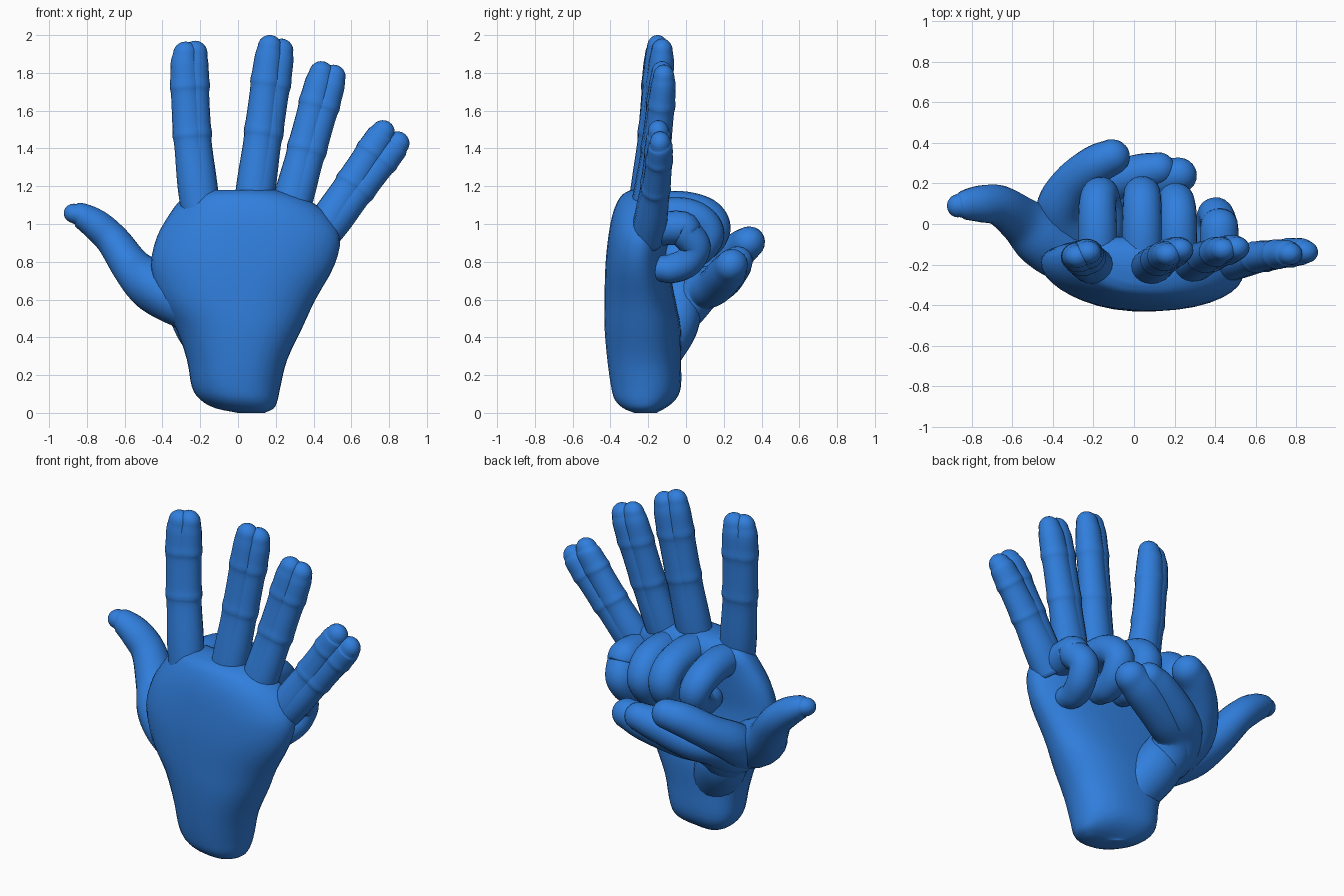
import bpy, math
from mathutils import Vector

blue = bpy.data.materials.new("blue")
blue.diffuse_color = (0.03, 0.21, 0.72, 1)


def loft(name, rings):
    """Skin a list of equal-length closed rings into a capped smooth mesh."""
    n = len(rings[0])
    verts = [p for r in rings for p in r]
    faces = [(i * n + j, i * n + (j + 1) % n, (i + 1) * n + (j + 1) % n, (i + 1) * n + j)
             for i in range(len(rings) - 1) for j in range(n)]
    faces += [tuple(reversed(range(n))), tuple(range(len(verts) - n, len(verts)))]
    me = bpy.data.meshes.new(name)
    me.from_pydata(verts, [], faces)
    me.materials.append(blue)
    me.shade_smooth()
    ob = bpy.data.objects.new(name, me)
    bpy.context.collection.objects.link(ob)
    return ob


def spline(rows, steps):
    """Catmull-Rom through rows of numbers."""
    rows = [Vector(r) for r in rows]
    p = [rows[0] * 2 - rows[1]] + rows + [rows[-1] * 2 - rows[-2]]
    out = []
    for i in range(1, len(p) - 2):
        a, b, c, d = p[i - 1:i + 3]
        for s in range(steps):
            t = s / steps
            out.append(0.5 * (2 * b + (c - a) * t + (2 * a - 5 * b + 4 * c - d) * t * t
                              + (3 * b - a - 3 * c + d) * t ** 3))
    return out + [rows[-1]]


def digit(name, rows, flat=0.85, side=(1, 0, 0), sides=20):
    """Tube through (x, y, z, radius) points with a rounded tip; flat squashes it across 'side'."""
    pts = spline([Vector(r) for r in rows], 6)
    pos = [Vector(p[:3]) for p in pts]
    rad = [p[3] for p in pts]
    tan = [(pos[min(i + 1, len(pos) - 1)] - pos[max(i - 1, 0)]).normalized() for i in range(len(pos))]
    end, er, et = pos[-1], rad[-1], tan[-1]
    for k in range(1, 7):                       # rounded tip
        a = k / 6 * math.radians(86)
        pos.append(end + et * er * math.sin(a))
        rad.append(er * math.cos(a))
        tan.append(et)
    rings, u = [], Vector(side)
    for c, r, t in zip(pos, rad, tan):
        u = (u - t * u.dot(t)).normalized()
        v = t.cross(u)
        rings.append([c + u * r * math.cos(a) + v * r * flat * math.sin(a)
                      for a in (2 * math.pi * j / sides for j in range(sides))])
    return loft(name, rings)


# palm: z, left x, right x, back y, palm y
palm = [(0.0, 0.0, 0.14, -0.27, -0.19), (0.025, -0.12, 0.19, -0.33, -0.12),
        (0.07, -0.2, 0.21, -0.375, -0.06), (0.14, -0.245, 0.225, -0.395, -0.03),
        (0.28, -0.27, 0.26, -0.415, -0.03), (0.45, -0.33, 0.34, -0.43, -0.03),
        (0.6, -0.42, 0.41, -0.43, -0.06), (0.78, -0.46, 0.51, -0.425, -0.09),
        (0.93, -0.43, 0.54, -0.41, -0.08), (1.04, -0.37, 0.48, -0.39, -0.07),
        (1.11, -0.32, 0.4, -0.365, -0.07), (1.155, -0.27, 0.3, -0.335, -0.1),
        (1.18, -0.19, 0.2, -0.29, -0.15)]
rings = []
for z, x0, x1, y0, y1 in spline(palm, 3):
    ring = []
    for j in range(36):
        a = 2 * math.pi * j / 36
        c, s = math.cos(a), math.sin(a)
        px = (x0 + x1) / 2 + (x1 - x0) / 2 * math.copysign(abs(c) ** 0.85, c)
        py = (y0 + y1) / 2 + (y1 - y0) / 2 * math.copysign(abs(s) ** (1.05 if s > 0 else 0.9), s)
        ring.append((px, py + 0.04 * c * c - 0.03 * c, z))  # sides cup toward the palm
    rings.append(ring)
loft("palm", rings)

# fleshy pad at the root of the thumb
digit("thumb_pad", [(-0.08, -0.2, 0.2, 0.1), (-0.12, -0.13, 0.34, 0.135),
                    (-0.2, -0.06, 0.48, 0.145), (-0.26, -0.04, 0.6, 0.13)], 0.9)

# straight fingers: base, base radius, and the tip centres of two nearly equal poses
straight = {
    "index": ((-0.19, -0.215, 1.02), 0.102, [(-0.285, -0.155, 1.965), (-0.23, -0.135, 1.97)]),
    "middle": ((0.07, -0.225, 1.02), 0.1, [(0.175, -0.145, 2.0), (0.24, -0.12, 1.98)]),
    "ring": ((0.25, -0.22, 0.98), 0.1, [(0.455, -0.12, 1.86), (0.525, -0.11, 1.84)]),
    "little": ((0.42, -0.205, 0.92), 0.1, [(0.8, -0.14, 1.54), (0.885, -0.13, 1.475)]),
}
shape = [(0, 1.0), (0.2, 0.98), (0.42, 0.86), (0.48, 0.9), (0.54, 0.85),
         (0.7, 0.8), (0.75, 0.84), (0.8, 0.79), (0.88, 0.74)]   # along, radius factor
for nm, (base, r, tips) in straight.items():
    for k, tip in enumerate(tips):
        b, t = Vector(base), Vector(tip)
        d = (t - b).normalized()
        bow = Vector((-0.02 if nm == "index" else 0, 0.01, 0))
        rows = []
        for f, q in shape:
            c = b.lerp(t, f) + bow * math.sin(math.pi * f)
            rows.append((*c, r * q))
        rows.append((*(t - d * r * 0.64), r * 0.64))
        digit(f"{nm}_finger_open_{k + 1}", rows, 0.88)

# curled fingers: x at the knuckle, x drift toward the thumb, forward reach, drop, radius
curled = {"index": (-0.18, 0.05, 0.0, 0.0, 0.092), "middle": (0.04, 0.0, 0.0, 0.0, 0.095),
          "ring": (0.215, -0.03, -0.03, 0.03, 0.092), "little": (0.42, -0.06, -0.1, 0.1, 0.09)}
for nm, (x, dx, dy, dz, r) in curled.items():
    digit(f"{nm}_finger_curled", [
        (x, -0.2, 1.07 - dz, r * 1.05), (x, -0.03, 1.08 - dz, r * 1.05),
        (x, 0.1 + dy, 1.05 - dz, r), (x + dx * .3, 0.15 + dy, 0.98 - dz, r * .96),
        (x + dx * .6, 0.11 + dy, 0.9 - dz, r * .92), (x + dx, 0.03 + dy, 0.865 - dz, r * .9),
        (x + dx, -0.04 + dy, 0.865 - dz, r * .8)], 0.95)

# thumb held out
digit("thumb_open", [(-0.18, -0.2, 0.5, 0.11), (-0.33, -0.14, 0.6, 0.15),
                     (-0.46, -0.06, 0.68, 0.15), (-0.56, 0.02, 0.77, 0.118),
                     (-0.66, 0.09, 0.91, 0.1), (-0.75, 0.1, 0.995, 0.092),
                     (-0.83, 0.095, 1.045, 0.075), (-0.865, 0.09, 1.055, 0.058)], 0.9, (0, 1, 0))

# thumbs folded over the palm, three poses
digit("thumb_folded_upper", [(-0.18, -0.2, 0.5, 0.1), (-0.31, -0.06, 0.6, 0.13),
                             (-0.365, 0.07, 0.7, 0.12), (-0.3, 0.2, 0.79, 0.105),
                             (-0.19, 0.29, 0.87, 0.1), (-0.11, 0.33, 0.9, 0.09)], 0.95)
digit("thumb_folded_middle", [(-0.16, -0.2, 0.47, 0.1), (-0.28, -0.04, 0.57, 0.13),
                              (-0.26, 0.1, 0.66, 0.115), (-0.15, 0.185, 0.7, 0.108),
                              (0.02, 0.245, 0.77, 0.1), (0.12, 0.27, 0.8, 0.085)], 0.95)
digit("thumb_folded_lower", [(-0.14, -0.2, 0.44, 0.1), (-0.25, -0.04, 0.54, 0.13),
                             (-0.21, 0.08, 0.64, 0.112), (-0.08, 0.15, 0.67, 0.105),
                             (0.11, 0.215, 0.74, 0.105), (0.22, 0.24, 0.78, 0.09)], 0.95)
